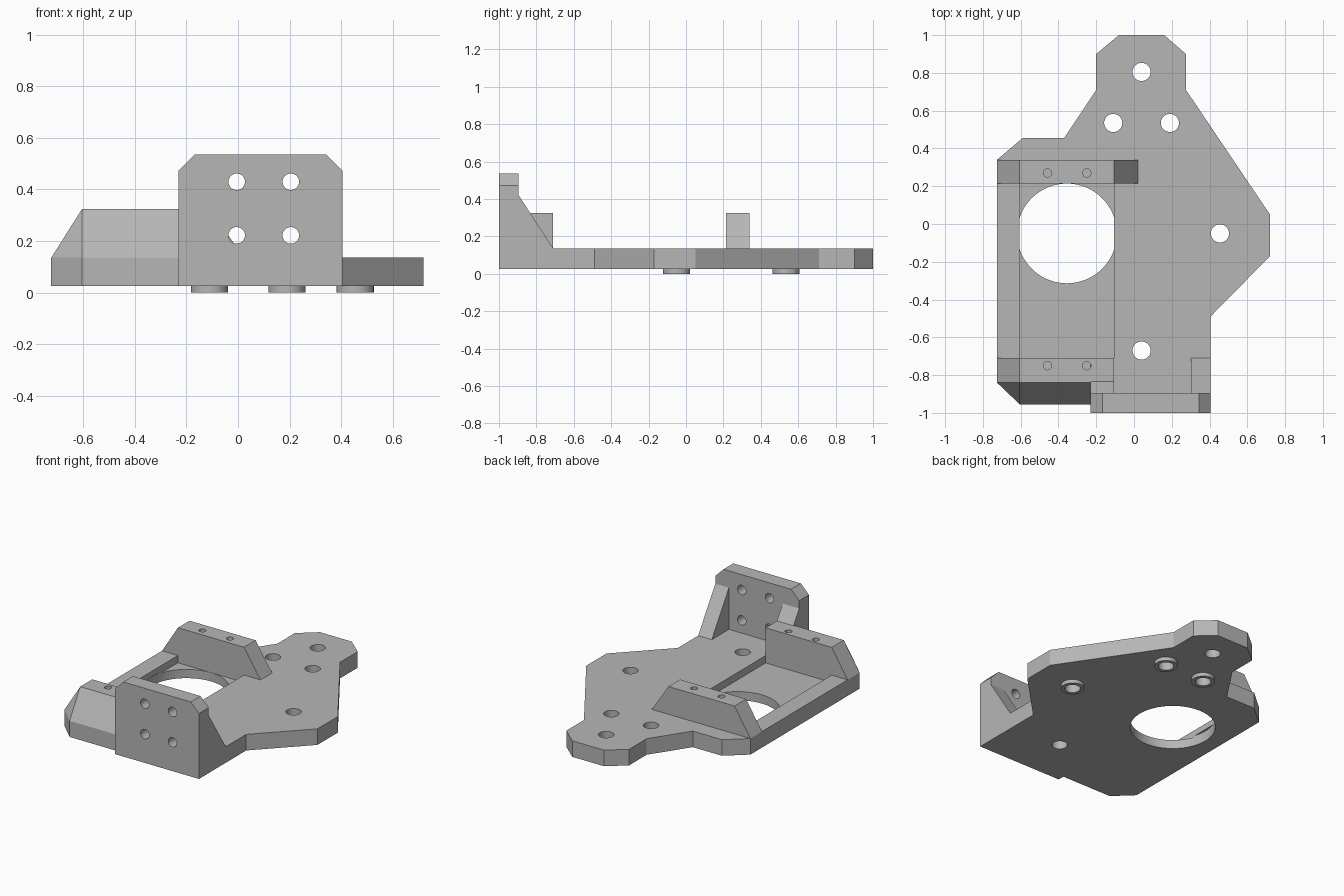
import bpy
import bmesh
import math
from mathutils import Vector

if "Cube" in bpy.data.objects:
    bpy.data.objects.remove(bpy.data.objects["Cube"], do_unlink=True)

grey = bpy.data.materials.new("plain_grey")
grey.use_nodes = True
grey.diffuse_color = (0.47, 0.47, 0.47, 1)
grey.node_tree.nodes["Principled BSDF"].inputs["Base Color"].default_value = grey.diffuse_color

BOTTOM, DECK, FLOOR, TOP = 0.025, 0.135, 0.085, 0.325
PLACE = {"x": lambda u, v, w: (w, u, v),
         "y": lambda u, v, w: (u, w, v),
         "z": lambda u, v, w: (u, v, w)}


def make_object(name, bm):
    bmesh.ops.recalc_face_normals(bm, faces=bm.faces)
    mesh = bpy.data.meshes.new(name)
    bm.to_mesh(mesh)
    bm.free()
    mesh.materials.append(grey)
    ob = bpy.data.objects.new(name, mesh)
    bpy.context.collection.objects.link(ob)
    return ob


def prism(name, outline, axis, start, end):
    """Extrude a flat outline along an axis."""
    bm = bmesh.new()
    face = bm.faces.new([bm.verts.new(PLACE[axis](u, v, start)) for u, v in outline])
    grown = bmesh.ops.extrude_face_region(bm, geom=[face])["geom"]
    shift = Vector(PLACE[axis](0, 0, end - start))
    bmesh.ops.translate(bm, vec=shift, verts=[g for g in grown if isinstance(g, bmesh.types.BMVert)])
    return make_object(name, bm)


def rod(name, centre, radius, axis, start, end, sides=40):
    turn = [math.tau * i / sides for i in range(sides)]
    ring = [(centre[0] + radius * math.cos(a), centre[1] + radius * math.sin(a)) for a in turn]
    return prism(name, ring, axis, start, end)


def cut(target, cutter):
    """Subtract the cutter and remove it."""
    cutter.hide_render = True
    mod = target.modifiers.new("cut", "BOOLEAN")
    mod.operation, mod.solver, mod.object = "DIFFERENCE", "EXACT", cutter
    bpy.context.view_layer.objects.active = target
    bpy.ops.object.modifier_apply(modifier=mod.name)
    bpy.data.objects.remove(cutter, do_unlink=True)


# Base plate with pocket, large opening and screw holes
plate = prism("base_plate", [
    (-0.08, 1), (0.16, 1), (0.275, 0.9), (0.275, 0.71), (0.72, 0.05), (0.72, -0.17),
    (0.405, -0.49), (0.405, -0.895), (-0.23, -0.895), (-0.23, -0.955), (-0.605, -0.955),
    (-0.725, -0.84), (-0.725, 0.34), (-0.59, 0.455), (-0.37, 0.455), (-0.2, 0.71),
    (-0.2, 0.9)], "z", BOTTOM, DECK)
pocket = [(-0.605, -0.71), (-0.105, -0.71), (-0.105, 0.215), (-0.605, 0.215)]
cut(plate, prism("pocket_cutter", pocket, "z", FLOOR, 0.3))
cut(plate, rod("opening_cutter", (-0.355, -0.05), 0.264, "z", -0.1, FLOOR + 0.01, 72))
standoff_spots = [(-0.11, 0.535), (0.19, 0.535), (0.455, -0.05)]
for spot in standoff_spots + [(0.04, 0.805), (0.04, -0.67)]:
    cut(plate, rod("hole_cutter", spot, 0.048, "z", -0.1, 0.3))
parts = [plate]

# Short ring standoffs under the plate
for i, spot in enumerate(standoff_spots):
    ring = rod(f"standoff_{i + 1}", spot, 0.072, "z", 0, BOTTOM)
    cut(ring, rod("hole_cutter", spot, 0.048, "z", -0.1, 0.3))
    parts.append(ring)

# Upright mounting wall with clipped corners and four holes
wall = prism("mounting_wall", [
    (-0.23, BOTTOM), (0.405, BOTTOM), (0.405, 0.473), (0.343, 0.535),
    (-0.168, 0.535), (-0.23, 0.473)], "y", -1, -0.895)
for x in (-0.005, 0.205):
    for z in (0.222, 0.43):
        cut(wall, rod("hole_cutter", (x, z), 0.032, "y", -1.1, -0.8))
parts.append(wall)

# Sloped gussets behind the wall
for name, x0, x1 in (("left_gusset", 0.302, 0.405), ("right_gusset", -0.23, -0.105)):
    parts.append(prism(name, [(-0.895, DECK), (-0.71, DECK), (-0.895, 0.42)], "x", x0, x1))

# Rear support block with sloped ends
rear = prism("rear_block", [(-0.725, DECK), (0.02, DECK), (-0.105, TOP), (-0.605, TOP)],
             "y", 0.215, 0.34)

# Front support block, sloped at the front and at the outer end
bm = bmesh.new()
low = [(-0.725, -0.71), (-0.725, -0.84), (-0.605, -0.955), (-0.105, -0.955), (-0.105, -0.71)]
high = [(-0.605, -0.71), (-0.605, -0.84), (-0.105, -0.84), (-0.105, -0.71)]
for points, z in ((low, DECK), (high, TOP)):
    for x, y in points:
        bm.verts.new((x, y, z))
bmesh.ops.convex_hull(bm, input=bm.verts)
bmesh.ops.dissolve_limit(bm, angle_limit=0.01, verts=bm.verts, edges=bm.edges)
front = make_object("front_block", bm)

# Blind screw holes in both blocks
for block, y in ((rear, 0.27), (front, -0.75)):
    for x in (-0.458, -0.25):
        cut(block, rod("hole_cutter", (x, y), 0.022, "z", 0.17, 0.5, 24))
    parts.append(block)

# Smooth the round holes, keep edges sharp
bpy.ops.object.select_all(action="DESELECT")
for part in parts:
    part.select_set(True)
bpy.context.view_layer.objects.active = plate
bpy.ops.object.shade_smooth_by_angle(angle=math.radians(25))
